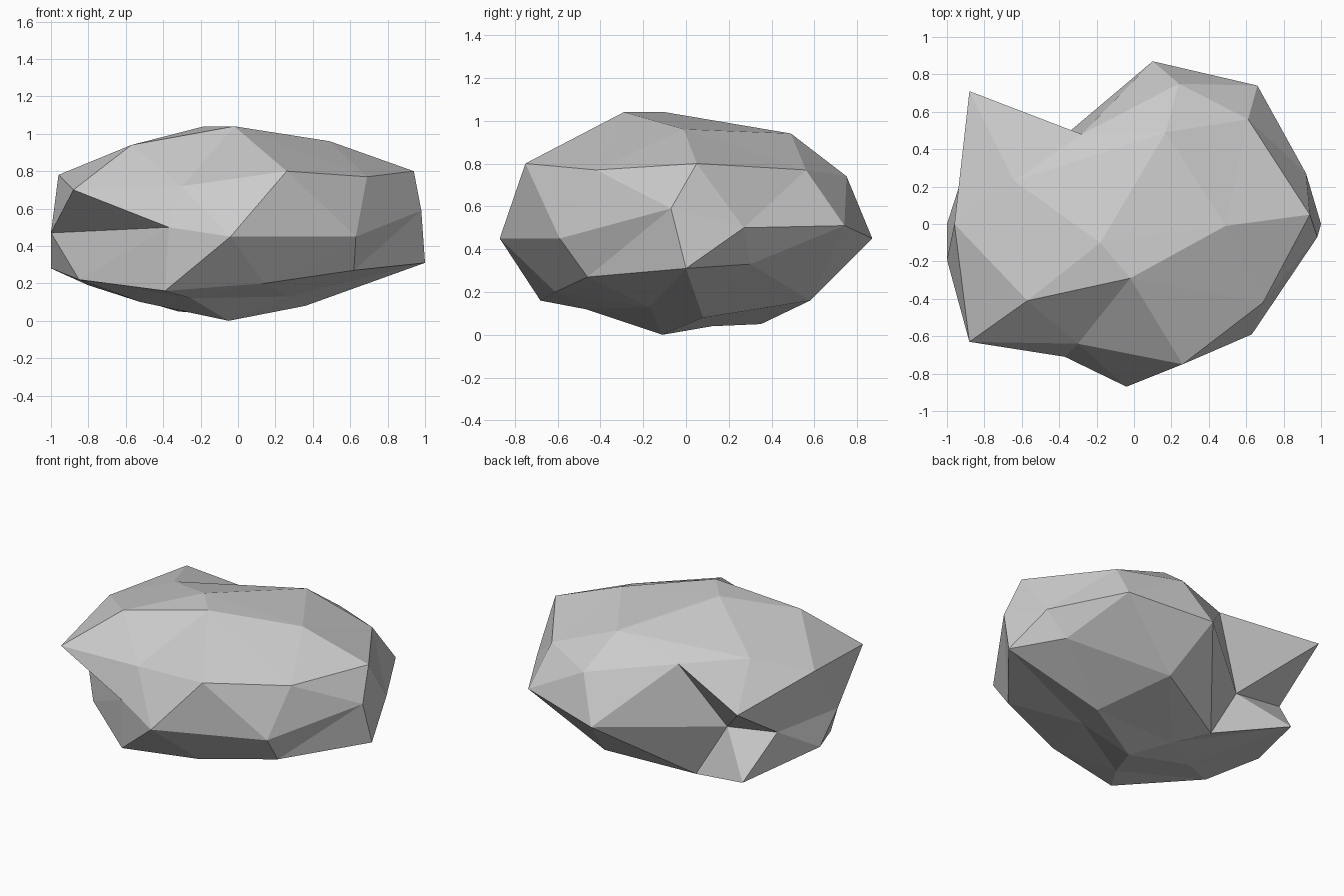
import bpy
import bmesh
import math

# Remove the default cube only
default_cube = bpy.data.objects.get("Cube")
if default_cube:
    bpy.data.objects.remove(default_cube, do_unlink=True)


def make_material(name, colour):
    material = bpy.data.materials.new(name)
    material.use_nodes = True
    material.diffuse_color = colour
    shader = material.node_tree.nodes["Principled BSDF"]
    shader.inputs["Base Color"].default_value = colour
    shader.inputs["Roughness"].default_value = 0.9
    return material


# Facet corners of the boulder, ring by ring, counter-clockwise from the front
summit = [(-.18, -.1, 1.04)]
crown = [(-.02, -.29, 1.04), (.49, -.01, .96), (.17, .49, .94),
         (-.64, .23, .87), (-.57, -.41, .94)]
shoulder = [(.26, -.75, .8), (.69, -.42, .77), (.94, .05, .8), (.61, .56, .77),
            (.24, .75, .74), (-.28, .48, .83), (-.88, .71, .73), (-.96, 0, .78),
            (-.88, -.63, .7), (-.3, -.64, .72)]
belt = [(.63, -.59, .45), (.98, -.07, .59), (.92, .27, .5), (.66, .74, .51),
        (.1, .87, .45), (-.54, .33, .42), (-.9, .31, .47), (-1, -.19, .47),
        (-.37, -.71, .5), (-.04, -.87, .45)]
flank = [(.14, -.61, .2), (.62, -.46, .27), (1, 0, .31), (.79, .3, .33),
         (.2, .58, .16), (-.32, .35, .05), (-.8, .54, .19), (-1, 0, .28),
         (-.85, -.33, .22), (-.39, -.68, .16)]
underside = [(.27, -.17, .13), (.36, .08, .08), (-.2, .12, .04),
             (-.52, -.1, .1), (-.25, -.47, .12)]
foot = [(-.05, -.11, 0)]

# Start from an icosphere, whose corners fall into the same rings
mesh_builder = bmesh.new()
bmesh.ops.create_icosphere(mesh_builder, subdivisions=2, radius=1)
remaining = sorted(mesh_builder.verts, key=lambda corner: -corner.co.z)


def heading(corner):
    return math.atan2(corner.co.y, corner.co.x)


# The first crown corner is the common starting direction of every ring
start_corner = min(remaining[len(summit):len(summit) + len(crown)], key=heading)
start_heading = heading(start_corner)


def turn_from_start(corner):
    return (heading(corner) - start_heading + 0.05) % math.tau


# Pull each ring of corners out to the chipped boulder shape
moves = []
for ring in (summit, crown, shoulder, belt, flank, underside, foot):
    corners = sorted(remaining[:len(ring)], key=turn_from_start)
    remaining = remaining[len(ring):]
    moves.extend(zip(corners, ring))
for corner, position in moves:
    corner.co = position

bmesh.ops.recalc_face_normals(mesh_builder, faces=mesh_builder.faces)
for face in mesh_builder.faces:
    face.smooth = False

# Boulder object with one stone colour
boulder_mesh = bpy.data.meshes.new("boulder")
mesh_builder.to_mesh(boulder_mesh)
mesh_builder.free()
boulder_mesh.materials.append(make_material("stone_grey", (0.6, 0.6, 0.6, 1)))
boulder = bpy.data.objects.new("boulder", boulder_mesh)
bpy.context.collection.objects.link(boulder)
